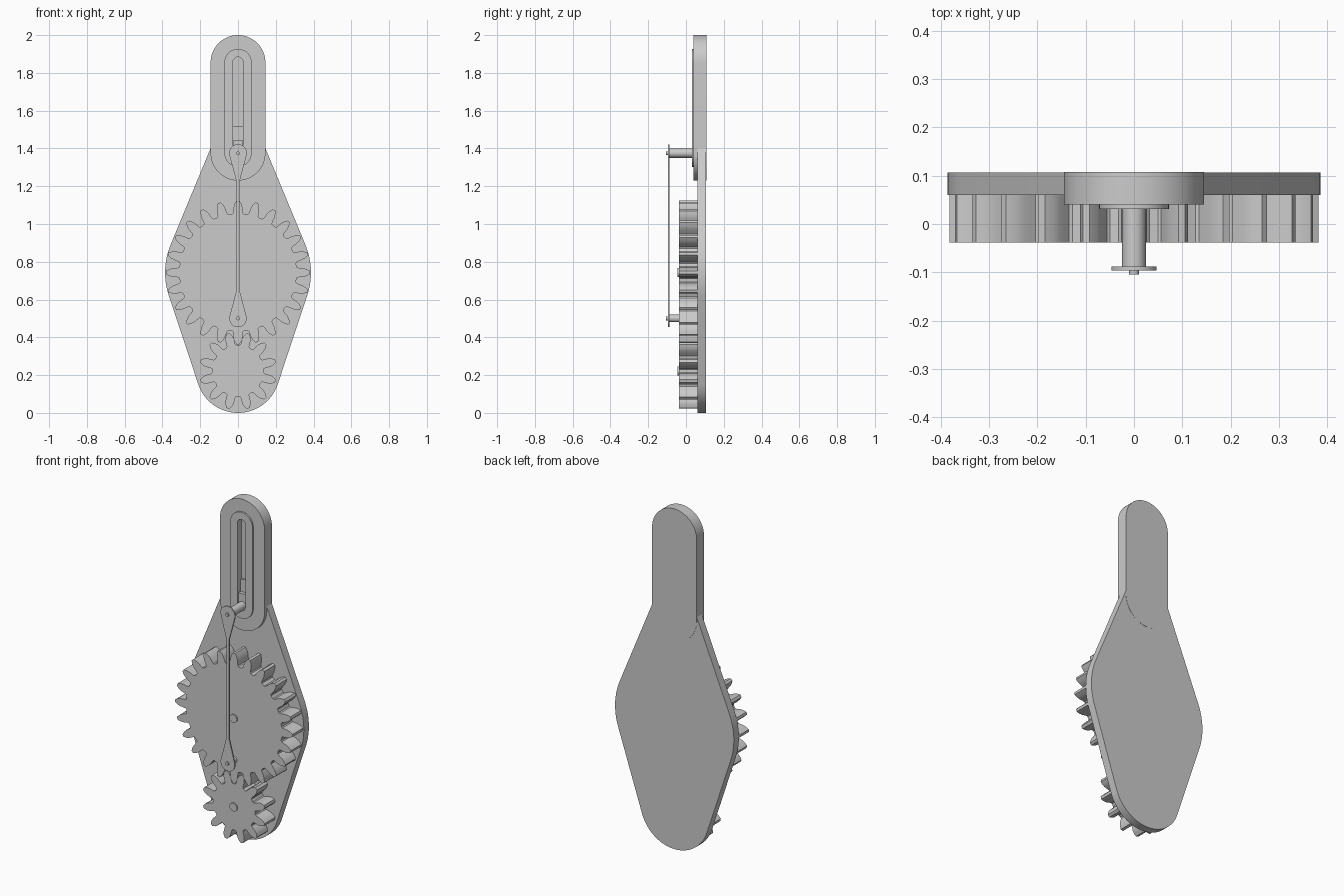
import bpy, bmesh, math
from mathutils import Vector, geometry

if "Cube" in bpy.data.objects:
    bpy.data.objects.remove(bpy.data.objects["Cube"])


def prism(name, pts, y0, y1, smooth=True):
    """Extrude an x/z outline from y0 to y1."""
    bm = bmesh.new()
    face = bm.faces.new([bm.verts.new((x, y0, z)) for x, z in pts])
    ext = bmesh.ops.extrude_face_region(bm, geom=[face], use_keep_orig=True)
    moved = [v for v in ext["geom"] if isinstance(v, bmesh.types.BMVert)]
    bmesh.ops.translate(bm, verts=moved, vec=(0, y1 - y0, 0))
    bmesh.ops.recalc_face_normals(bm, faces=bm.faces[:])
    me = bpy.data.meshes.new(name)
    bm.to_mesh(me)
    bm.free()
    ob = bpy.data.objects.new(name, me)
    bpy.context.collection.objects.link(ob)
    bpy.ops.object.select_all(action="DESELECT")
    ob.select_set(True)
    bpy.context.view_layer.objects.active = ob
    if smooth:
        bpy.ops.object.shade_smooth_by_angle(angle=math.radians(30))
    return ob


def arc(z, r, a0, a1, n):
    angles = [math.radians(a0 + (a1 - a0) * i / n) for i in range(n + 1)]
    return [(r * math.cos(a), z + r * math.sin(a)) for a in angles]


def circle(z, r, n=64):
    return arc(z, r, 0, 360, n)[:-1]


def hull(*circles):
    """Outline wrapped around circles given as (centre z, radius)."""
    pts = [Vector(p) for z, r in circles for p in circle(z, r, 96)]
    return [tuple(pts[i]) for i in geometry.convex_hull_2d(pts)]


def gear(name, z, teeth, outer, pitch, root, start):
    """Spur gear with rounded roots; start is the angle of one tooth tip."""
    half = math.pi / (2 * teeth)          # half tooth angle on pitch circle
    mid = (outer + pitch) / 2
    low = (root + pitch) / 2
    side = [(outer, half - 0.016 / pitch), (mid, half - 0.006 / pitch),
            (pitch, half), (low, half + 0.003 / pitch),
            (root + 0.005, half + 0.006 / pitch),
            (root, half + 0.013 / pitch)]
    tooth = [(r, -a) for r, a in reversed(side)] + side
    pts = []
    for i in range(teeth):
        c = start + i * math.tau / teeth
        pts += [(r * math.cos(c + a), z + r * math.sin(c + a)) for r, a in tooth]
    return prism(name, pts, -0.038, 0.062)


BIG, SMALL, CRANK, PIN, TOP = 0.743, 0.222, 0.50, 1.375, 1.855

# Back plate and raised guide arm
prism("back_plate", hull((SMALL, 0.222), (BIG, 0.386), (PIN, 0.144)), 0.06, 0.107)
arm = prism("guide_arm", hull((PIN, 0.145), (TOP, 0.145)), 0.04, 0.108)
rim = prism("slot_rim", hull((PIN, 0.072), (TOP, 0.072)), 0.031, 0.042)

# Blind slot through the rim into the arm
cutter = prism("slot_cutter", hull((PIN, 0.026), (TOP + 0.003, 0.026)), -0.05, 0.07, False)
cutter.hide_render = True
for ob in (arm, rim):
    mod = ob.modifiers.new("slot", "BOOLEAN")
    mod.operation = "DIFFERENCE"
    mod.object = cutter
    mod.solver = "EXACT"
    bpy.context.view_layer.objects.active = ob
    bpy.ops.object.modifier_apply(modifier=mod.name)
bpy.data.objects.remove(cutter)

# Meshing gears with axle ends
gear("large_gear", BIG, 24, 0.382, 0.347, 0.311, math.pi / 2)
gear("small_gear", SMALL, 12, 0.205, 0.174, 0.136, math.pi / 12)
for name, z in (("large_axle", BIG), ("small_axle", SMALL)):
    prism(name, circle(z, 0.024, 32), -0.045, 0.0)

# Connecting rod with teardrop ends
half = (arc(CRANK, 0.046, -90, 15, 16) + [(0.008, 0.65), (0.008, 1.225)]
        + arc(PIN, 0.047, -15, 90, 16))
rod = half + [(-x, z) for x, z in reversed(half[1:-1])]
prism("connecting_rod", rod, -0.096, -0.088)

# Pins, their thin tips, and the slider in the slot
prism("crank_pin", circle(CRANK, 0.020, 32), -0.09, -0.03)
prism("slider_pin", circle(PIN, 0.0245, 32), -0.09, 0.06)
for name, z in (("crank_pin_tip", CRANK), ("slider_pin_tip", PIN)):
    prism(name, circle(z, 0.010, 24), -0.105, -0.088)
prism("slider_block", [(-0.025, PIN), (0.025, PIN), (0.025, 1.445), (-0.025, 1.445)],
      0.04, 0.069, False)
